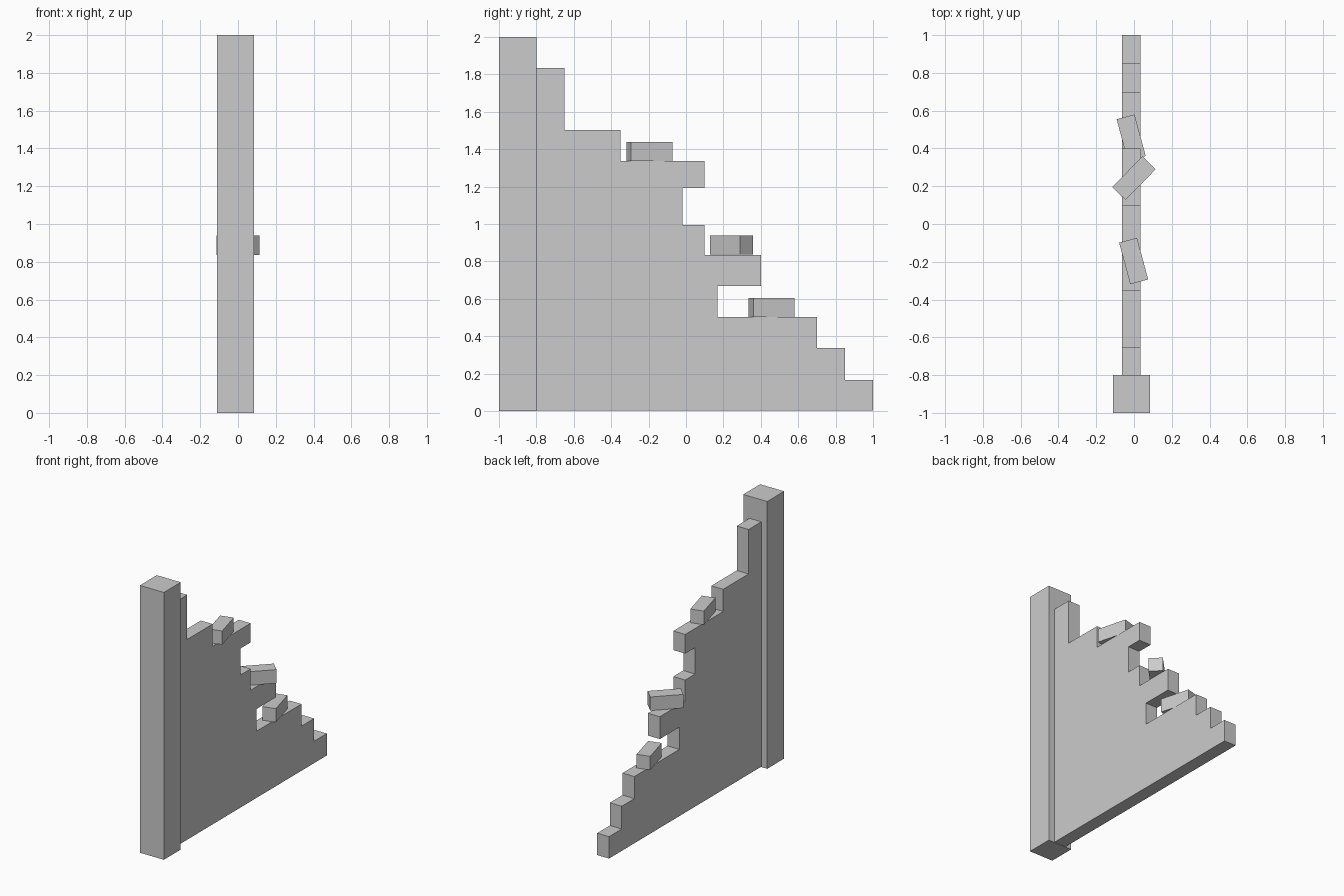
import bpy, bmesh, math

if "Cube" in bpy.data.objects:
    bpy.data.objects.remove(bpy.data.objects["Cube"])


def box(name, size, centre, angle=0):
    bpy.ops.mesh.primitive_cube_add(size=1, location=centre,
                                    rotation=(0, 0, math.radians(angle)))
    ob = bpy.context.object
    ob.name = name
    ob.scale = size
    bpy.ops.object.transform_apply(location=False, rotation=False, scale=True)
    return ob


# Square end pillar
box("pillar", (0.198, 0.2, 2.0), (-0.013, -0.9, 1.0))

# Broken stepped wall: side profile (y, z) extruded across x
profile = [(-0.8, 0.003), (1, 0.003), (1, 0.167), (0.85, 0.167), (0.85, 0.337),
           (0.7, 0.337), (0.7, 0.502), (0.168, 0.502), (0.168, 0.668),
           (0.4, 0.668), (0.4, 0.835), (0.1, 0.835), (0.1, 0.995),
           (-0.018, 0.995), (-0.018, 1.193), (0.1, 1.193), (0.1, 1.336),
           (-0.35, 1.336), (-0.35, 1.502), (-0.65, 1.502), (-0.65, 1.835),
           (-0.8, 1.835)]
bm = bmesh.new()
face = bm.faces.new([bm.verts.new((-0.063, y, z)) for y, z in profile])
ext = bmesh.ops.extrude_face_region(bm, geom=[face])
bmesh.ops.translate(bm, vec=(0.098, 0, 0),
                    verts=[v for v in ext["geom"] if isinstance(v, bmesh.types.BMVert)])
bmesh.ops.recalc_face_normals(bm, faces=bm.faces)
mesh = bpy.data.meshes.new("broken_wall")
bm.to_mesh(mesh)
bm.free()
bpy.context.collection.objects.link(bpy.data.objects.new("broken_wall", mesh))

# Loose bricks lying on the steps
for name, centre, angle in (("upper_brick", (-0.002, -0.196, 1.388), 15),
                            ("middle_brick", (0, 0.243, 0.887), -44.5),
                            ("lower_brick", (-0.015, 0.457, 0.554), 15)):
    box(name, (0.098, 0.228, 0.102), centre, angle)
